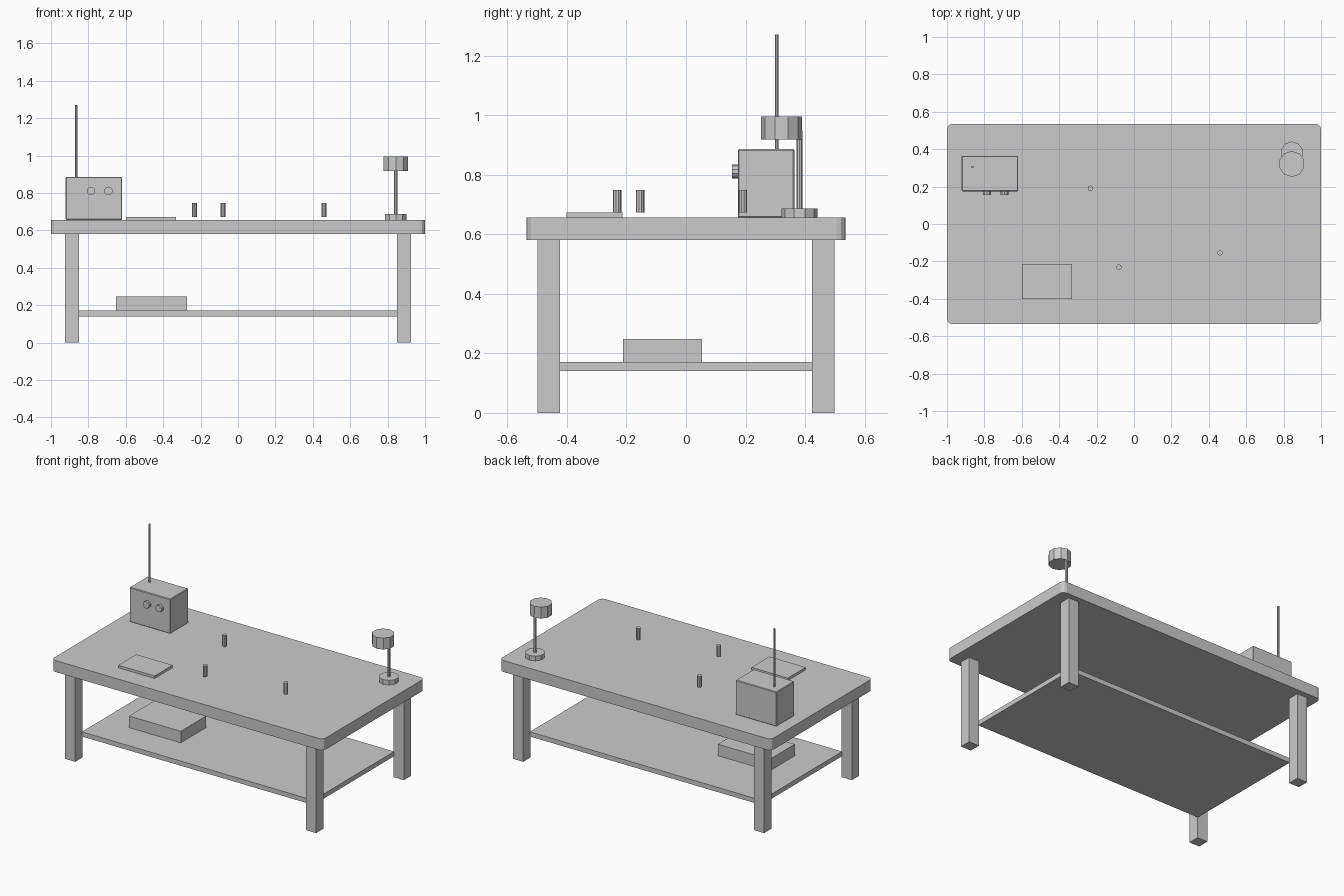
import bpy, bmesh, math
from mathutils import Matrix

if "Cube" in bpy.data.objects:
    bpy.data.objects.remove(bpy.data.objects["Cube"])


def finish(name, bm):
    bmesh.ops.recalc_face_normals(bm, faces=bm.faces)
    mesh = bpy.data.meshes.new(name)
    bm.to_mesh(mesh)
    bm.free()
    ob = bpy.data.objects.new(name, mesh)
    bpy.context.collection.objects.link(ob)
    return ob


def box(name, x, y, z, bevel=0, segments=1, upright_only=False):
    """Box from (min, max) ranges, optionally with bevelled edges."""
    bm = bmesh.new()
    bmesh.ops.create_cube(bm, size=1)
    for v in bm.verts:
        v.co = [r[0] + (c + 0.5) * (r[1] - r[0]) for c, r in zip(v.co, (x, y, z))]
    if bevel:
        edges = [e for e in bm.edges if not upright_only
                 or abs(e.verts[0].co.z - e.verts[1].co.z) > 1e-4]
        bmesh.ops.bevel(bm, geom=edges, offset=bevel, segments=segments,
                        profile=0.5, affect='EDGES')
    return finish(name, bm)


def cylinder(name, x, y, z, radius, height, sides=10, facing_front=False):
    """Upright cylinder standing at z, or one facing -y centred on its position."""
    bm = bmesh.new()
    bmesh.ops.create_cone(bm, cap_ends=True, segments=sides, radius1=radius,
                          radius2=radius, depth=height)
    # put a corner on the +y axis
    if abs(max(v.co.y for v in bm.verts) - radius) > 1e-4:
        bmesh.ops.rotate(bm, verts=bm.verts, matrix=Matrix.Rotation(math.pi / 2, 3, 'Z'))
    if facing_front:
        bmesh.ops.rotate(bm, verts=bm.verts, matrix=Matrix.Rotation(math.pi / 2, 3, 'X'))
        bmesh.ops.translate(bm, verts=bm.verts, vec=(x, y, z))
    else:
        bmesh.ops.translate(bm, verts=bm.verts, vec=(x, y, z + height / 2))
    return finish(name, bm)


TOP = 0.656

# Table: rounded top, four legs, lower shelf
box("table_top", (-1, 1), (-0.535, 0.535), (0.58, TOP), 0.03, 3, upright_only=True)
for sx, side in ((-1, "left"), (1, "right")):
    for sy, end in ((-1, "front"), (1, "back")):
        cx, cy = sx * 0.887, sy * 0.461
        box(f"{end}_{side}_leg", (cx - 0.0375, cx + 0.0375),
            (cy - 0.0375, cy + 0.0375), (0, 0.58))
box("lower_shelf", (-0.852, 0.852), (-0.425, 0.425), (0.14, 0.171))
box("storage_box", (-0.653, -0.273), (-0.212, 0.054), (0.171, 0.248))

# Radio with two knobs and an antenna
box("radio_body", (-0.921, -0.62), (0.174, 0.364), (TOP, 0.886), 0.004)
for i, kx in enumerate((-0.786, -0.693)):
    cylinder(f"radio_knob_{i + 1}", kx, 0.167, 0.811, 0.023, 0.026, facing_front=True)
cylinder("radio_antenna", -0.864, 0.305, 0.88, 0.0065, 0.391, sides=8)

# Flat book
box("book", (-0.6, -0.332), (-0.402, -0.213), (TOP, 0.673))

# Small pegs
for i, (px, py) in enumerate(((-0.233, 0.191), (-0.08, -0.231), (0.46, -0.154))):
    cylinder(f"peg_{i + 1}", px, py, 0.673, 0.0145, 0.075)

# Desk lamp
cylinder("lamp_base", 0.844, 0.381, TOP, 0.06, 0.031)
cylinder("lamp_pole", 0.844, 0.381, 0.68, 0.0095, 0.267, sides=8)
cylinder("lamp_shade", 0.844, 0.321, 0.919, 0.069, 0.076)
